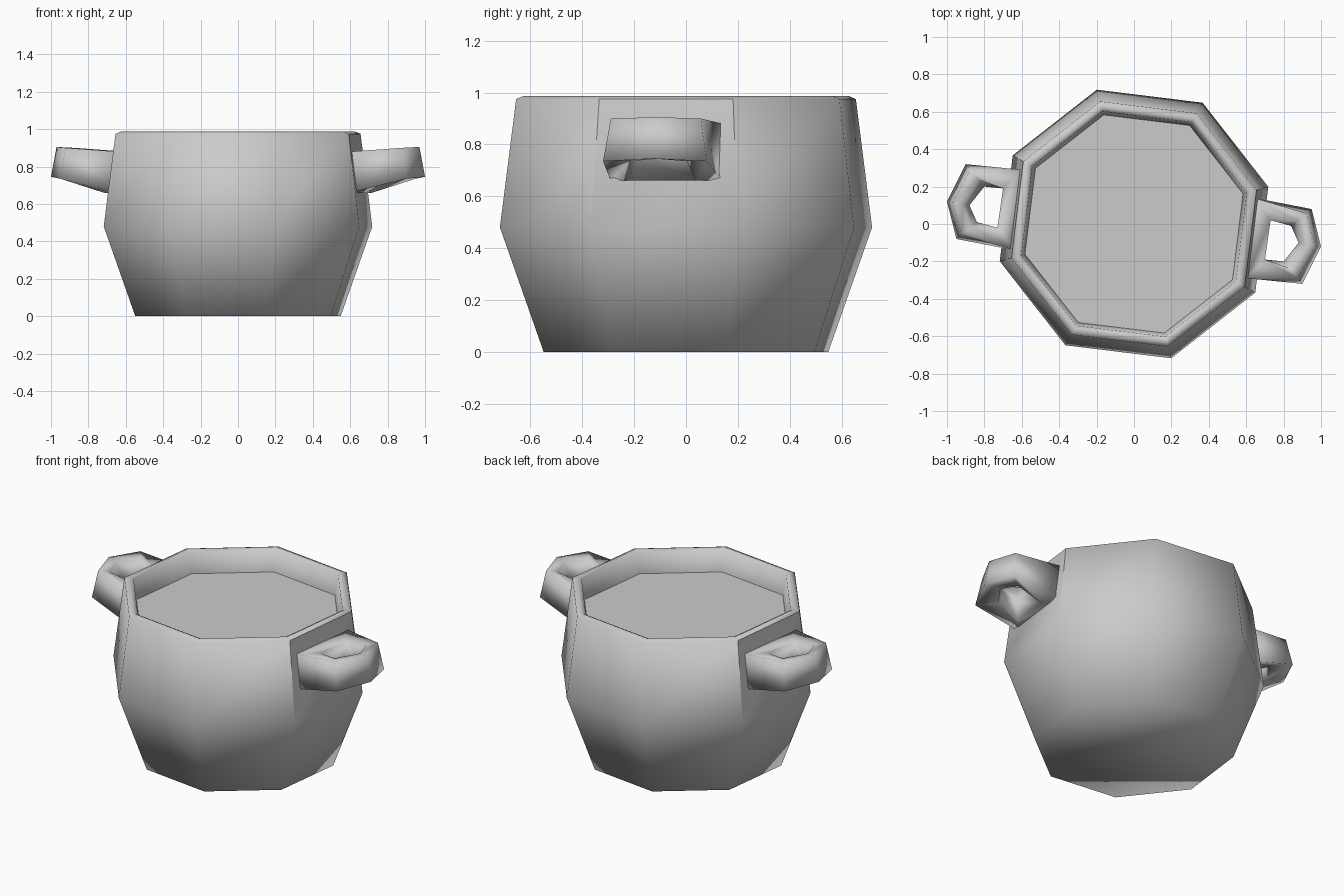
import bpy, bmesh, math
from mathutils import Vector

cube = bpy.data.objects.get("Cube")
if cube:
    bpy.data.objects.remove(cube, do_unlink=True)

# One plain grey for everything
grey = bpy.data.materials.new("plain_grey")
grey.use_nodes = True
colour = (0.6, 0.6, 0.6, 1)
grey.diffuse_color = colour
grey.node_tree.nodes["Principled BSDF"].inputs["Base Color"].default_value = colour

SIDES = 8
TURN = math.radians(15.5)


def finish(bm, name, smooth=True):
    bmesh.ops.recalc_face_normals(bm, faces=bm.faces)
    for f in bm.faces:
        f.smooth = smooth
    mesh = bpy.data.meshes.new(name)
    bm.to_mesh(mesh)
    bm.free()
    mesh.materials.append(grey)
    obj = bpy.data.objects.new(name, mesh)
    bpy.context.collection.objects.link(obj)
    return obj


def ring(bm, radius, z):
    angles = [TURN + math.tau * i / SIDES for i in range(SIDES)]
    return [bm.verts.new((radius * math.cos(a), radius * math.sin(a), z)) for a in angles]


def bridge(bm, a, b):
    n = len(a)
    for i in range(n):
        j = (i + 1) % n
        bm.faces.new((a[i], a[j], b[j], b[i]))


# Pot body: eight-sided wall, rim and inner lining
profile = [(0.57, 0), (0.745, 0.48), (0.68, 0.975), (0.65, 0.987),
           (0.625, 0.975), (0.605, 0.85), (0.60, 0.8)]
bm = bmesh.new()
rings = [ring(bm, r, z) for r, z in profile]
for lower, upper in zip(rings, rings[1:]):
    bridge(bm, lower, upper)
bm.faces.new(rings[0][::-1])
bm.faces.new(rings[-1])
# Crisp borders on the two upper wall panels that carry the handles
for i in (SIDES - 1, SIDES // 2 - 1):
    j = (i + 1) % SIDES
    for a, b in ((rings[1][i], rings[2][i]), (rings[1][j], rings[2][j]),
                 (rings[2][i], rings[2][j])):
        bm.edges.get((a, b)).smooth = False
finish(bm, "pot_body")

# Flat surface of the contents
bm = bmesh.new()
bm.faces.new(ring(bm, 0.607, 0.85))
finish(bm, "contents_surface", False)

# Handles: five-cornered loops, outer outline and hole
outer = [Vector(p) for p in ((0.64, 0.14), (0.95, 0.08), (1.0, -0.12),
                             (0.90, -0.32), (0.60, -0.29))]
hole = [Vector(p) for p in ((0.73, 0.02), (0.84, -0.01), (0.88, -0.10),
                            (0.80, -0.20), (0.70, -0.19))]
tops = [0.88, 0.90, 0.905, 0.90, 0.88]
bottoms = [0.66, 0.735, 0.745, 0.735, 0.66]


def make_handle(name, sign):
    bm = bmesh.new()

    def loop(points, heights):
        return [bm.verts.new((sign * p.x, sign * p.y, z)) for p, z in zip(points, heights)]

    outer_top = [o.lerp(h, 0.25) if o.x > 0.8 else o for o, h in zip(outer, hole)]
    loops = [
        loop(outer, bottoms),
        loop(outer_top, tops),
        loop([h.lerp(o, 0.3) if o.x > 0.8 else h for o, h in zip(outer, hole)],
             [z - 0.01 for z in tops]),
        loop(hole, [(a + b) / 2 for a, b in zip(tops, bottoms)]),
        loop([h.lerp(o, 0.15) for o, h in zip(outer, hole)], bottoms),
    ]
    for a, b in zip(loops, loops[1:] + loops[:1]):
        bridge(bm, a, b)
    finish(bm, name)


make_handle("left_handle", 1)
make_handle("right_handle", -1)
